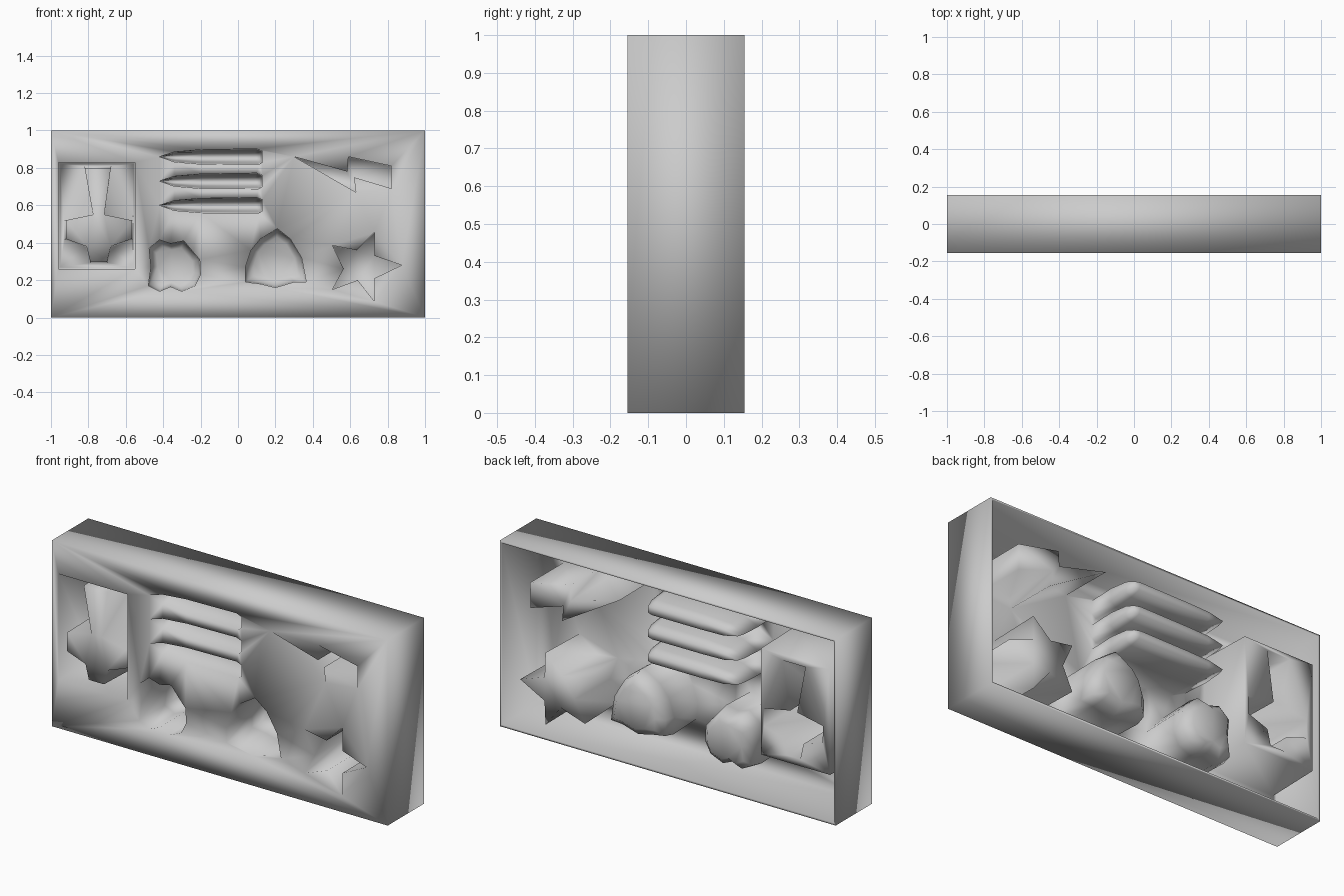
import bpy, bmesh
from mathutils import Vector

if "Cube" in bpy.data.objects:
    bpy.data.objects.remove(bpy.data.objects["Cube"])

FRONT, FLOOR, BACK = -0.155, 0.138, 0.155
bm = bmesh.new()


def centre(pts):
    xs, zs = [p[0] for p in pts], [p[1] for p in pts]
    return (min(xs) + max(xs)) / 2, (min(zs) + max(zs)) / 2


def ring(pts, y, sx=1.0, sz=1.0):
    """Closed loop of edges from an (x, z) outline at depth y."""
    cx, cz = centre(pts)
    vs = [bm.verts.new((cx + (x - cx) * sx, y, cz + (z - cz) * sz)) for x, z in pts]
    return vs, [bm.edges.new((vs[i - 1], vs[i])) for i in range(len(vs))]


def bridge(a, b):
    for i in range(len(a)):
        bm.faces.new((a[i - 1], a[i], b[i], b[i - 1]))


def fill(*edge_loops):
    edges = [e for loop in edge_loops for e in loop]
    bmesh.ops.triangle_fill(bm, edges=edges, use_beauty=True, normal=Vector((0, -1, 0)))


def pocket(pts, levels, cap=True):
    """Sink an outline through (depth, x scale, z scale) levels."""
    mouth = last = ring(pts, FRONT)
    for y, sx, sz in levels:
        nxt = ring(pts, y, sx, sz)
        bridge(last[0], nxt[0])
        last = nxt
    if cap:
        fill(last[1])
    return mouth[1], last[1]


def rect(x0, x1, z0, z1):
    return [(x0, z0), (x1, z0), (x1, z1), (x0, z1)]


bolt = [(.30, .86), (.63, .67), (.62, .75), (.82, .69), (.82, .81), (.59, .86), (.585, .78)]
star = [(.73, .455), (.73, .33), (.875, .28), (.73, .21), (.73, .085),
        (.64, .20), (.505, .15), (.565, .26), (.505, .385), (.635, .36)]
dome = [(.04, .19), (.04, .27), (.07, .36), (.12, .42), (.21, .475), (.28, .42),
        (.34, .32), (.365, .19), (.30, .19), (.20, .16), (.12, .18)]
lobed = [(-.48, .17), (-.465, .27), (-.475, .37), (-.42, .415), (-.36, .395), (-.29, .41),
         (-.24, .35), (-.205, .31), (-.20, .23), (-.23, .17), (-.30, .14), (-.36, .165), (-.42, .14)]
dart = [(-.42, 0), (-.34, .025), (-.20, .037), (.10, .042), (.13, .03),
        (.13, -.03), (.11, -.042), (-.20, -.04), (-.34, -.028)]
dagger = [(-.82, .80), (-.68, .80), (-.715, .55), (-.57, .52), (-.57, .42), (-.68, .38),
          (-.70, .30), (-.79, .30), (-.81, .38), (-.92, .42), (-.92, .52), (-.775, .55)]

# Straight-sided and rounded pockets
mouths = [pocket(bolt, [(FLOOR, .98, .98)])[0],
          pocket(star, [(FLOOR, .98, .98)])[0]]
for shape in (dome, lobed):
    mouths.append(pocket(shape, [(0.06, .99, .99), (0.11, .93, .93), (FLOOR, .72, .72)])[0])

# Three pointed channels
for z in (.86, .73, .60):
    mouths.append(pocket([(x, z + dz) for x, dz in dart],
                         [(0.0, .99, .9), (0.10, .97, .65), (FLOOR, .94, .3)])[0])

# Rectangular pocket with a raised dagger on its floor
mouth, floor = pocket(rect(-.96, -.55, .26, .83), [(FLOOR, .96, .97)], cap=False)
mouths.append(mouth)
base, top = ring(dagger, FLOOR, 1.04, 1.03), ring(dagger, -.14)
bridge(base[0], top[0])
fill(floor, base[1])
fill(top[1])

# Front plate around the mouths, and side walls open to the back
outer = ring(rect(-1, 1, 0, 1), FRONT)
rim = ring(rect(-1, 1, 0, 1), BACK)
fill(outer[1], *mouths)
bridge(outer[0], rim[0])

bmesh.ops.recalc_face_normals(bm, faces=bm.faces)
bm.normal_update()
side = next(f for f in bm.faces if f.calc_center_median().x > .999)
if side.normal.x < 0:
    bmesh.ops.reverse_faces(bm, faces=bm.faces)

mesh = bpy.data.meshes.new("moulded_tray")
bm.to_mesh(mesh)
bm.free()
mesh.polygons.foreach_set("use_smooth", [True] * len(mesh.polygons))
tray = bpy.data.objects.new("moulded_tray", mesh)
bpy.context.collection.objects.link(tray)

# Thin wall
wall = tray.modifiers.new("wall", 'SOLIDIFY')
wall.thickness = 0.016
wall.offset = -1
